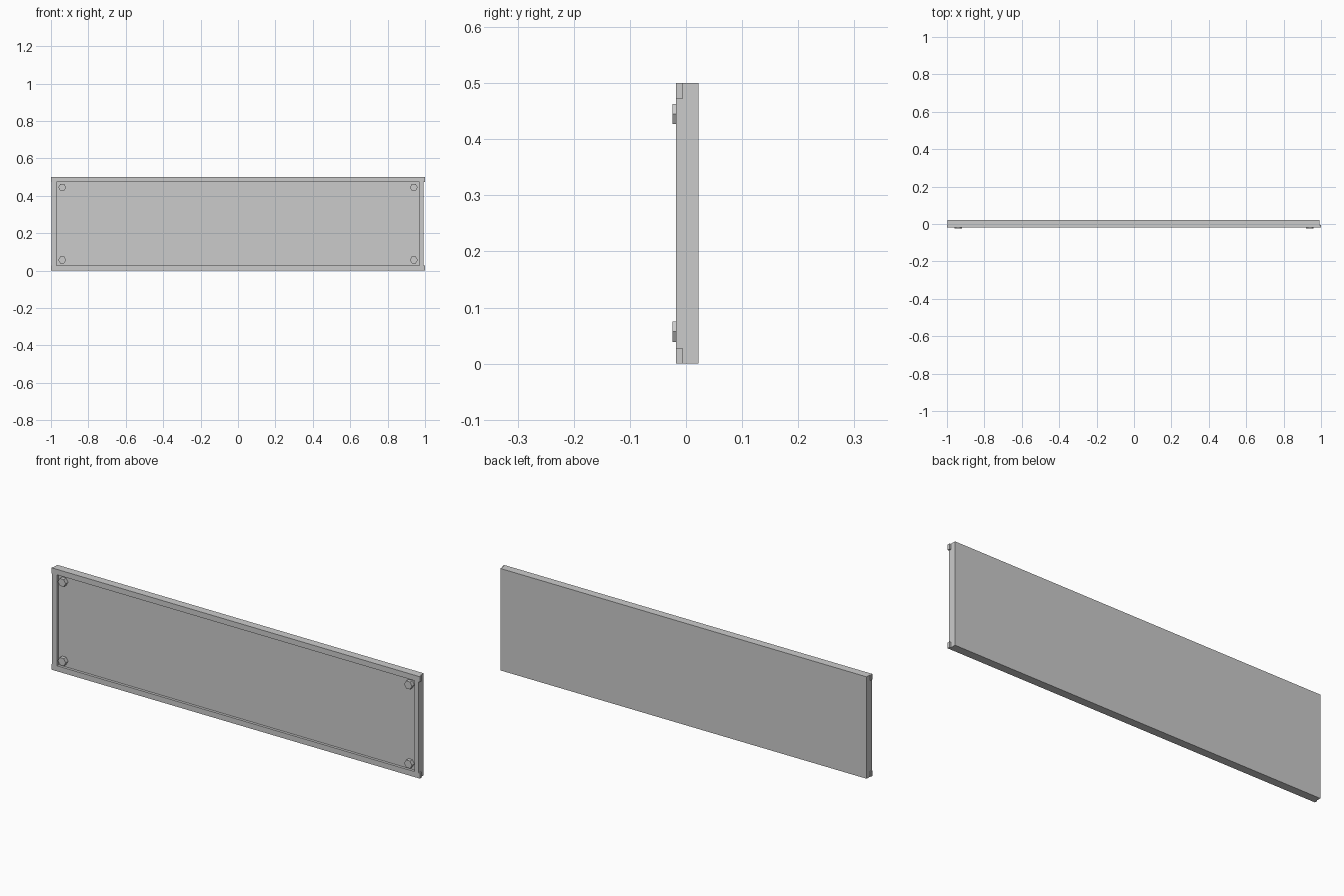
import bpy
import math

cube = bpy.data.objects.get("Cube")
if cube:
    bpy.data.objects.remove(cube, do_unlink=True)

grey = bpy.data.materials.new("light_grey")
grey.use_nodes = True
colour = (0.6, 0.6, 0.6, 1)
grey.diffuse_color = colour
grey.node_tree.nodes["Principled BSDF"].inputs["Base Color"].default_value = colour

# Main depths and heights
FRONT, FACE, BACK = -0.018, -0.005, 0.022
HEIGHT, RAIL = 0.5, 0.027
LEFT, RIGHT, INNER = 0.993, -0.996, 0.97


def box(name, x0, x1, y0, y1, z0, z1):
    bpy.ops.mesh.primitive_cube_add(
        size=1, location=((x0 + x1) / 2, (y0 + y1) / 2, (z0 + z1) / 2))
    ob = bpy.context.object
    ob.name = name
    ob.scale = (x1 - x0, y1 - y0, z1 - z0)
    bpy.ops.object.transform_apply(location=False, rotation=False, scale=True)
    ob.data.materials.append(grey)


# Back panel
box("panel", RIGHT, LEFT, FACE, BACK, 0, HEIGHT)

# Raised frame: long rails overhang the panel ends slightly
box("bottom_rail", -1, 1, FRONT, FACE, 0, RAIL)
box("top_rail", -1, 1, FRONT, FACE, HEIGHT - RAIL, HEIGHT)
box("left_rail", INNER, LEFT, FRONT, FACE, RAIL, HEIGHT - RAIL)
box("right_rail", RIGHT, -INNER, FRONT, FACE, RAIL, HEIGHT - RAIL)

# Hexagonal corner bolts, corners pointing sideways
TIP = -0.024
for side, x in (("left", 0.94), ("right", -0.94)):
    for level, z in (("lower", 0.057), ("upper", 0.445)):
        bpy.ops.mesh.primitive_cylinder_add(
            vertices=6, radius=0.021, depth=FACE - TIP,
            location=(x, (FACE + TIP) / 2, z),
            rotation=(math.pi / 2, math.pi / 6, 0))
        bolt = bpy.context.object
        bolt.name = f"{level}_{side}_bolt"
        bolt.data.materials.append(grey)
